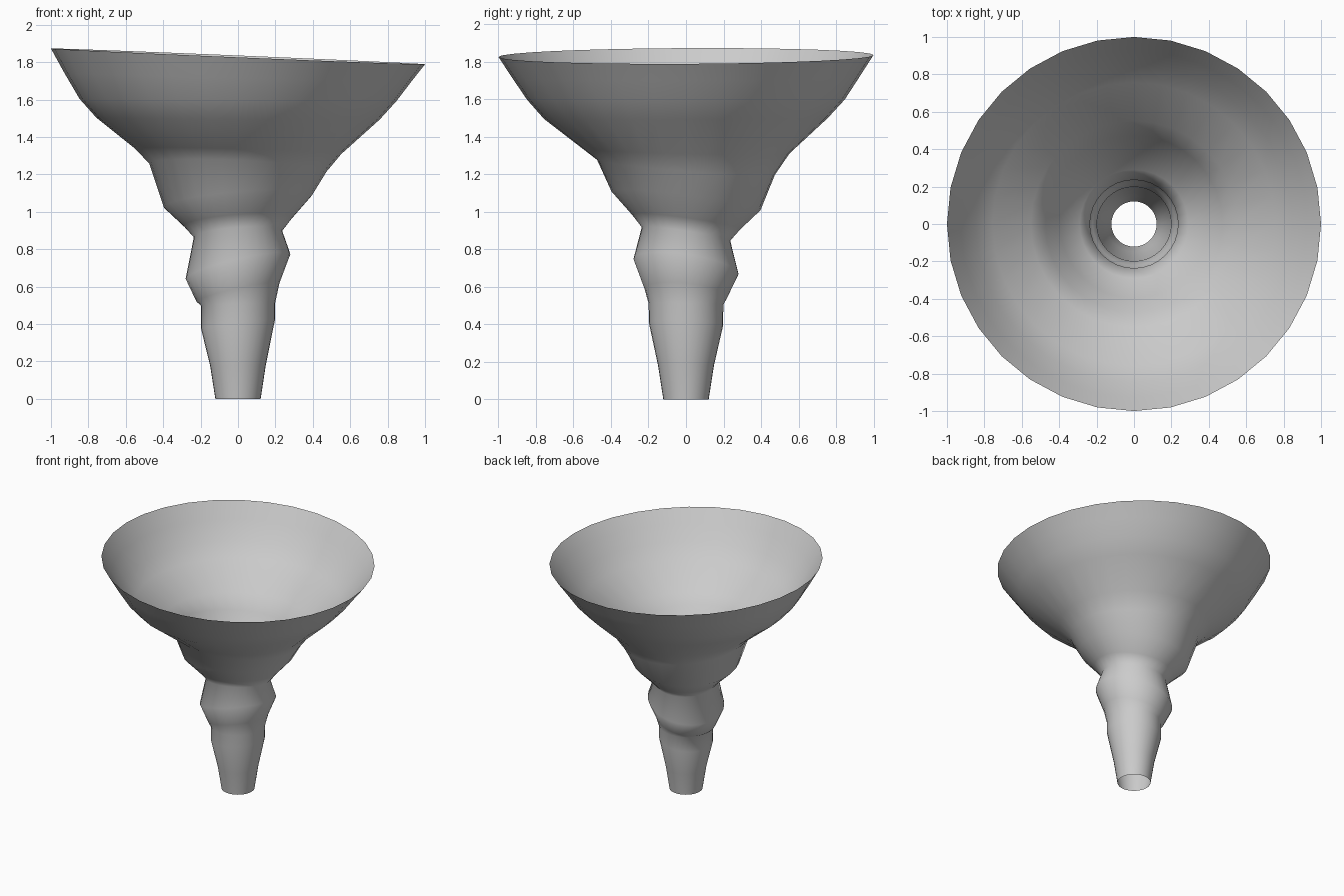
import bpy, bmesh
from math import sin, cos, pi

SIDES = 32
# Tilted rings up the funnel: radius, centre height, rise towards +x, rise towards +y
RINGS = [
    (0.121, 0.000, 0.000, 0.000),
    (0.149, 0.180, 0.003, 0.000),
    (0.198, 0.401, 0.024, -0.007),
    (0.199, 0.507, 0.008, -0.003),
    (0.222, 0.570, 0.050, -0.022),
    (0.280, 0.708, 0.066, -0.040),
    (0.236, 0.882, 0.017, -0.036),
    (0.290, 0.947, 0.022, -0.040),
    (0.397, 1.058, 0.033, -0.050),
    (0.474, 1.237, -0.021, -0.040),
    (0.552, 1.324, -0.015, -0.013),
    (0.757, 1.498, -0.005, 0.003),
    (0.847, 1.598, -0.006, 0.001),
    (0.928, 1.720, -0.022, 0.004),
    (1.000, 1.831, -0.042, 0.005),
]

# Open twisted funnel shell, skinned between the rings
bm = bmesh.new()
loops = []
for r, z, dx, dy in RINGS:
    loop = []
    for i in range(SIDES):
        c, s = cos(2 * pi * i / SIDES), sin(2 * pi * i / SIDES)
        loop.append(bm.verts.new((r * c, r * s, z + dx * c + dy * s)))
    loops.append(loop)
for low, high in zip(loops, loops[1:]):
    for i in range(SIDES):
        j = (i + 1) % SIDES
        bm.faces.new((low[i], low[j], high[j], high[i])).smooth = True

mesh = bpy.data.meshes.new("funnel")
bm.to_mesh(mesh)
bm.free()
funnel = bpy.data.objects.new("funnel", mesh)
bpy.context.collection.objects.link(funnel)
